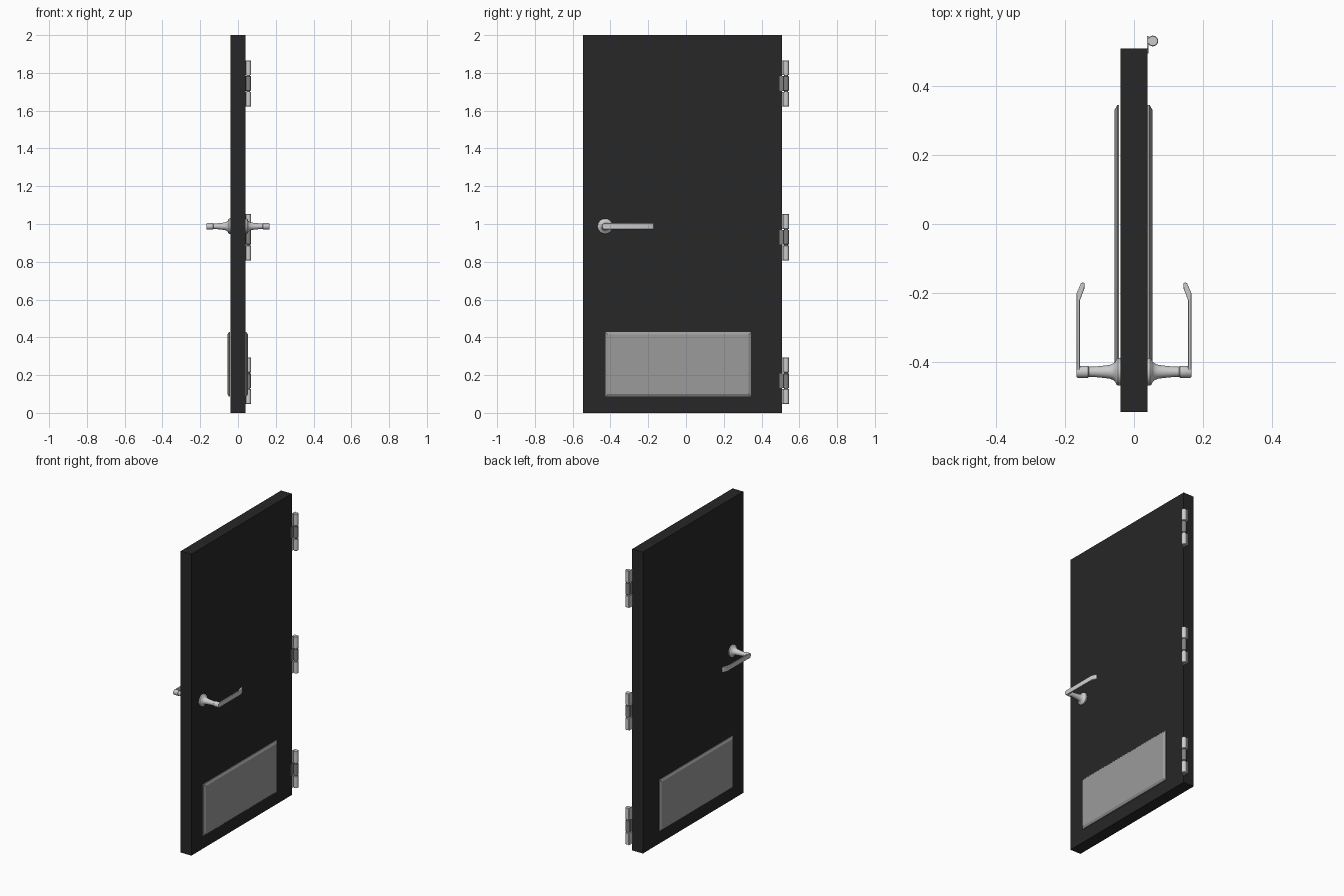
import bpy, bmesh, math
from mathutils import Matrix, Vector

if "Cube" in bpy.data.objects:
    bpy.data.objects.remove(bpy.data.objects["Cube"])


def material(name, v):
    m = bpy.data.materials.new(name)
    m.diffuse_color = (v, v, v, 1)
    m.use_nodes = True
    m.node_tree.nodes["Principled BSDF"].inputs["Base Color"].default_value = m.diffuse_color
    return m


BLACK = material("black_paint", 0.02)
PLATE = material("plate_grey", 0.33)
DARK = material("dark_steel", 0.22)


def finish(name, bm, mat=None, smooth=False, mirror=False, bevel=0):
    bmesh.ops.recalc_face_normals(bm, faces=bm.faces)
    me = bpy.data.meshes.new(name)
    bm.to_mesh(me)
    bm.free()
    ob = bpy.data.objects.new(name, me)
    bpy.context.collection.objects.link(ob)
    if mat:
        me.materials.append(mat)
    if bevel:
        b = ob.modifiers.new("bevel", 'BEVEL')
        b.width, b.segments, b.limit_method = bevel, 3, 'ANGLE'
        b.angle_limit = math.radians(60)
    if mirror:
        ob.modifiers.new("mirror", 'MIRROR')
    if smooth:
        bpy.ops.object.select_all(action='DESELECT')
        ob.select_set(True)
        bpy.context.view_layer.objects.active = ob
        bpy.ops.object.shade_smooth_by_angle(angle=math.radians(35))
    return ob


def box(name, lo, hi, mat=None):
    bm = bmesh.new()
    bmesh.ops.create_cube(bm, size=1)
    for v in bm.verts:
        v.co = Vector([(hi[i] + lo[i]) / 2 + v.co[i] * (hi[i] - lo[i]) for i in range(3)])
    return finish(name, bm, mat)


def lathe(name, profile, matrix, mat=None, mirror=False, n=32):
    # profile of (radius, height) revolved about local z, capped at both ends
    bm = bmesh.new()
    rings = [[bm.verts.new((r * math.cos(2 * math.pi * k / n), r * math.sin(2 * math.pi * k / n), h))
              for k in range(n)] for r, h in profile]
    for a, b in zip(rings, rings[1:]):
        for k in range(n):
            bm.faces.new((a[k], a[(k + 1) % n], b[(k + 1) % n], b[k]))
    bm.faces.new(rings[0])
    bm.faces.new(rings[-1])
    bm.transform(matrix)
    return finish(name, bm, mat, True, mirror)


# Door slab
EDGE = 0.508
box("door_slab", (-0.039, -0.545, 0), (0.039, EDGE, 2), BLACK)


# Kick plates with a chamfered rim, one on each face
def kick_plate(name, base, shoulder, face):
    bm = bmesh.new()
    rings = []
    for x, inset in ((base, 0), (shoulder, 0), (face, 0.014)):
        y0, y1, z0, z1 = -0.426 + inset, 0.345 - inset, 0.086 + inset, 0.428 - inset
        rings.append([bm.verts.new((x, y, z)) for y, z in ((y0, z0), (y1, z0), (y1, z1), (y0, z1))])
    for a, b in zip(rings, rings[1:]):
        for k in range(4):
            bm.faces.new((a[k], a[(k + 1) % 4], b[(k + 1) % 4], b[k]))
    bm.faces.new(rings[0])
    bm.faces.new(rings[-1])
    finish(name, bm, PLATE)


kick_plate("kick_plate_right", 0.030, 0.045, 0.053)
kick_plate("kick_plate_left", -0.043, -0.048, -0.056)

# Lever handles, mirrored to both faces
HY, HZ = -0.428, 0.988
to_x = Matrix.Translation((0, HY, HZ)) @ Matrix.Rotation(math.pi / 2, 4, 'Y')
lathe("handle_rose_and_neck",
      [(0.040, 0.036), (0.040, 0.047), (0.037, 0.051), (0.029, 0.054), (0.024, 0.060),
       (0.020, 0.070), (0.018, 0.085), (0.015, 0.115), (0.0145, 0.133)], to_x, mirror=True)
lathe("handle_collar",
      [(0.015, 0.131), (0.0175, 0.133), (0.0175, 0.163), (0.0155, 0.166)], to_x, mirror=True)

bm = bmesh.new()
outline = [(0.157, -0.428), (0.166, -0.428), (0.166, -0.2), (0.153, -0.17),
           (0.143, -0.17), (0.144, -0.188), (0.157, -0.222)]
f = bm.faces.new([bm.verts.new((x, y, HZ - 0.0165)) for x, y in outline])
top = bmesh.ops.extrude_face_region(bm, geom=[f])
bmesh.ops.translate(bm, vec=(0, 0, 0.033),
                    verts=[v for v in top["geom"] if isinstance(v, bmesh.types.BMVert)])
finish("handle_lever", bm, None, True, True, 0.0035)

# Hinges: three knuckles each, with leaves on the door and toward the frame
PX, PY, R = 0.0545, 0.53, 0.0155
for i, zc in enumerate((0.17, 0.93, 1.744), 1):
    for part, z0, z1 in (("lower", -0.122, -0.044), ("middle", -0.039, 0.039), ("upper", 0.044, 0.122)):
        mid = part == "middle"
        mat = DARK if mid else None
        r = R - 0.001 if mid else R
        lathe(f"hinge_{i}_{part}_knuckle",
              [(r - 0.002, z0), (r, z0 + 0.002), (r, z1 - 0.002), (r - 0.002, z1)],
              Matrix.Translation((PX, PY, zc)), mat, n=24)
        y0, y1 = (0.494, PY) if mid else (EDGE, 0.545)
        box(f"hinge_{i}_{part}_leaf", (0.037, y0, zc + z0), (0.0415, y1, zc + z1), mat)
    # Pin joining the knuckles
    lathe(f"hinge_{i}_pin", [(0.010, -0.11), (0.010, 0.11)],
          Matrix.Translation((PX, PY, zc)), DARK, n=16)
